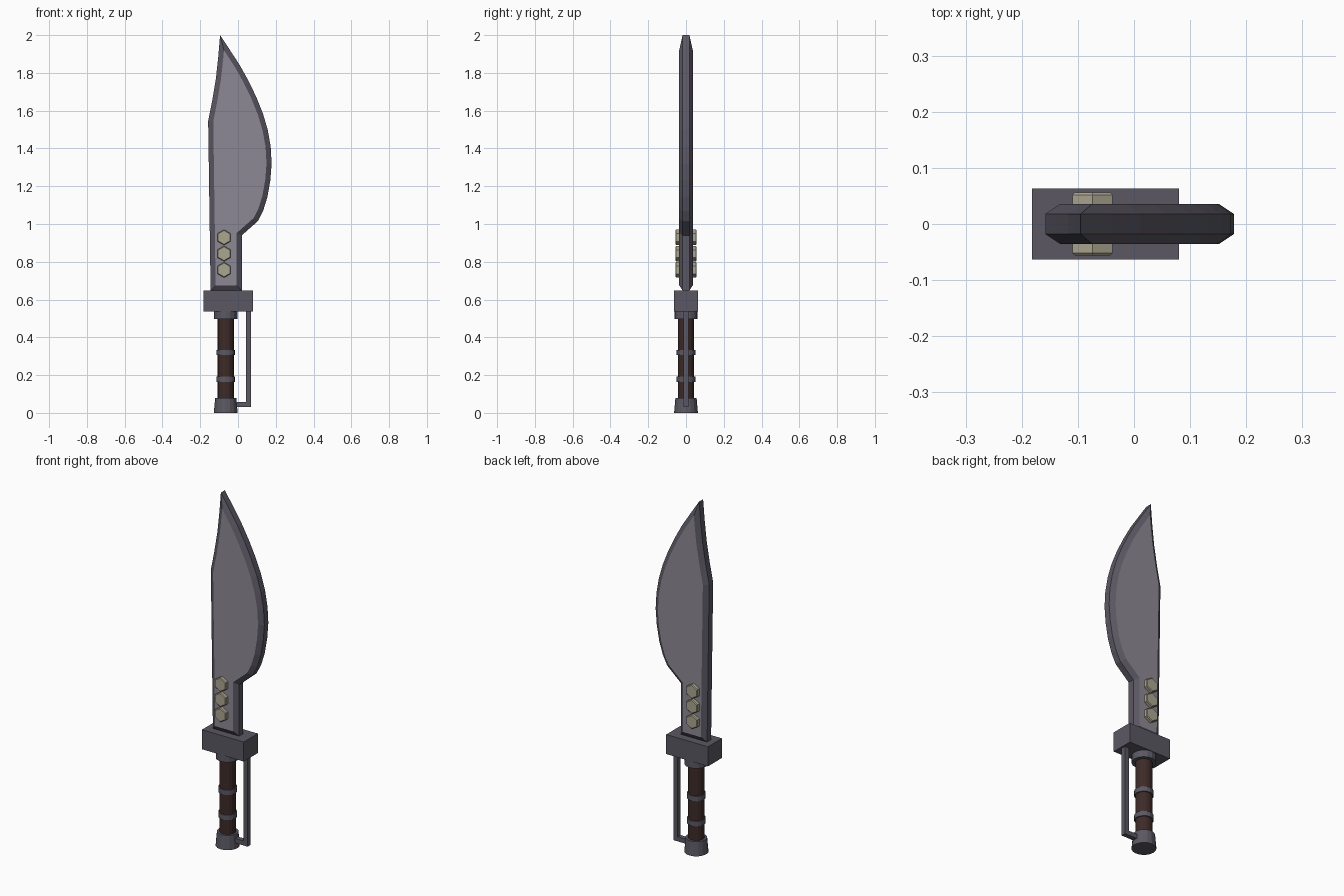
import bpy, bmesh, math
from mathutils import Matrix, Vector

if "Cube" in bpy.data.objects:
    bpy.data.objects.remove(bpy.data.objects["Cube"])


def material(name, rgb):
    m = bpy.data.materials.new(name)
    m.diffuse_color = (*rgb, 1)
    m.use_nodes = True
    m.node_tree.nodes["Principled BSDF"].inputs["Base Color"].default_value = m.diffuse_color
    return m


STEEL = material("blade steel", (0.27, 0.25, 0.295))
DARK = material("dark metal", (0.105, 0.097, 0.125))
BROWN = material("brown grip", (0.046, 0.024, 0.021))
BRASS = material("pale brass", (0.41, 0.38, 0.28))
AXIS = -0.065  # x of the handle axis


def finish(name, bm, *mats):
    me = bpy.data.meshes.new(name)
    bmesh.ops.recalc_face_normals(bm, faces=bm.faces)
    bm.to_mesh(me)
    bm.free()
    for m in mats:
        me.materials.append(m)
    ob = bpy.data.objects.new(name, me)
    bpy.context.collection.objects.link(ob)
    return ob


def box(name, lo, hi, mat):
    lo, hi = Vector(lo), Vector(hi)
    bm = bmesh.new()
    bmesh.ops.create_cube(bm, size=1, matrix=Matrix.Translation((lo + hi) / 2)
                          @ Matrix.Diagonal((*(hi - lo), 1)))
    return finish(name, bm, mat)


def post(name, z0, z1, r0, r1, mat, sides=16):
    bm = bmesh.new()
    bmesh.ops.create_cone(bm, cap_ends=True, segments=sides, radius1=r0, radius2=r1,
                          depth=z1 - z0, matrix=Matrix.Translation((AXIS, 0, (z0 + z1) / 2)))
    return finish(name, bm, mat)


# Blade: outline extruded, both sides inset and raised into a bevelled rim
outline = [(-0.145, 0.648), (0.02, 0.648), (0.02, 0.94), (0.105, 1.015), (0.133, 1.07),
           (0.155, 1.14), (0.171, 1.23), (0.178, 1.32), (0.173, 1.41), (0.157, 1.50),
           (0.132, 1.585), (0.098, 1.67), (0.057, 1.755), (0.01, 1.84), (-0.042, 1.92),
           (-0.095, 2.0), (-0.104, 1.89), (-0.117, 1.77), (-0.137, 1.65), (-0.158, 1.545)]
bm = bmesh.new()
f = bm.faces.new([bm.verts.new((x, -0.018, z)) for x, z in outline])
ext = bmesh.ops.extrude_face_region(bm, geom=[f], use_keep_orig=True)
bmesh.ops.translate(bm, vec=(0, 0.036, 0),
                    verts=[v for v in ext["geom"] if isinstance(v, bmesh.types.BMVert)])
bmesh.ops.recalc_face_normals(bm, faces=bm.faces)
caps = [f for f in bm.faces if len(f.verts) > 4]
bmesh.ops.inset_individual(bm, faces=caps, thickness=0.027, depth=0.018, use_even_offset=True)
for f in bm.faces:
    f.material_index = 0 if len(f.verts) > 4 else 1
finish("blade", bm, STEEL, DARK)

# Hexagonal studs passing through the blade
for i, z in enumerate((0.757, 0.843, 0.929)):
    bm = bmesh.new()
    bmesh.ops.create_cone(bm, cap_ends=True, segments=6, radius1=0.041, radius2=0.041, depth=0.112,
                          matrix=Matrix.Translation((-0.074, 0, z)) @ Matrix.Rotation(math.pi / 2, 4, 'X'))
    if abs(max(v.co.z for v in bm.verts) - z - 0.041) > 0.001:  # keep a point upward
        bmesh.ops.rotate(bm, verts=bm.verts, cent=(-0.074, 0, z),
                         matrix=Matrix.Rotation(math.pi / 6, 3, 'Y'))
    rims = [e for e in bm.edges if abs(e.verts[0].co.y - e.verts[1].co.y) < 0.01]
    bmesh.ops.bevel(bm, geom=rims, offset=0.004, segments=1, affect='EDGES')
    finish(f"stud_{i + 1}", bm, BRASS)

# Guard and handle
box("guard", (-0.182, -0.063, 0.537), (0.08, 0.063, 0.648), DARK)
post("collar", 0.498, 0.54, 0.062, 0.062, DARK)
post("grip", 0.07, 0.51, 0.043, 0.043, BROWN)
for i, z in enumerate((0.178, 0.32)):
    post(f"grip_ring_{i + 1}", z - 0.014, z + 0.014, 0.049, 0.049, DARK)
post("pommel", 0, 0.08, 0.063, 0.056, DARK)

# Knuckle bar
box("knuckle_bar", (0.043, -0.013, 0.032), (0.07, 0.013, 0.54), DARK)
box("knuckle_bar_foot", (-0.03, -0.013, 0.032), (0.043, 0.013, 0.058), DARK)
